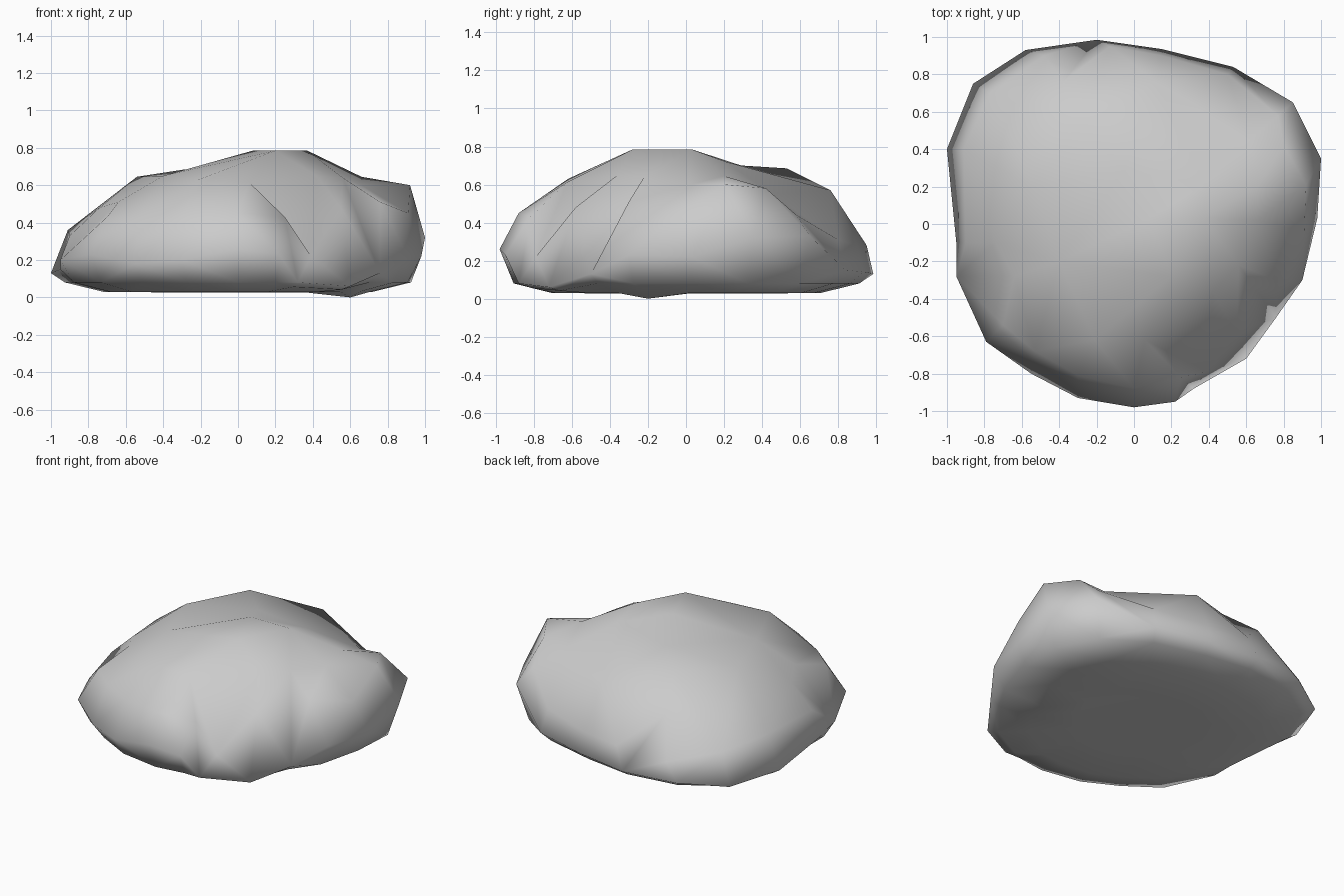
import bpy
import bmesh
from mathutils import Vector
from mathutils.geometry import delaunay_2d_cdt

default_cube = bpy.data.objects.get("Cube")
if default_cube:
    bpy.data.objects.remove(default_cube, do_unlink=True)

# Widest outline of the boulder, counter-clockwise from the front
RIM = [
    (0, -.98, .26), (.22, -.95, .23), (.32, -.88, .08), (.6, -.72, .06),
    (.76, -.5, .13), (.9, -.3, .23), (.98, .03, .22), (1, .35, .32),
    (.85, .65, .33), (.53, .84, .15), (.15, .935, .14), (-.2, .985, .13),
    (-.58, .93, .13), (-.86, .75, .11), (-1, .4, .13), (-.95, -.1, .15),
    (-.95, -.28, .2), (-.79, -.63, .23), (-.55, -.8, .18), (-.3, -.93, .2),
]

# Shoulder where the flanks turn into the top
SHOULDER = [
    (0, -.88, .45), (.25, -.82, .43), (.39, -.79, .22), (.55, -.58, .48),
    (.76, -.3, .51), (.91, -.04, .45), (.92, .21, .6), (.8, .42, .58),
    (.77, .58, .44), (.5, .8, .31), (.15, .9, .28), (.12, .76, .57),
    (-.13, .95, .28), (-.48, .9, .24), (-.38, .76, .5), (-.77, .7, .31),
    (-.91, .4, .36), (-.9, -.1, .33), (-.7, -.54, .43), (-.53, -.68, .43),
    (-.3, -.81, .43),
]

# Ridges and ledges on the top
CROWN = [
    (-.54, .2, .645), (-.28, .53, .685), (.2, -.28, .785),
    (.37, .03, .785), (.08, .03, .785), (-.05, .29, .7), (.38, .21, .72),
    (-.21, -.62, .63), (.06, -.62, .615), (.42, -.36, .65),
    (.56, -.22, .64), (.66, .02, .6), (.66, .2, .645), (.62, .45, .55),
    (-.4, -.2, .65), (-.64, -.28, .51), (-.74, -.1, .48),
]


def ring(scale, height):
    """Shrunken copy of the outline, kept below it."""
    return [(x * scale, y * scale, min(height, z * .7)) for x, y, z in RIM]


def skin(bm, rim_verts, inner_points):
    """Triangulate the inner points within the outline."""
    verts = rim_verts + [bm.verts.new(p) for p in inner_points]
    flat = [Vector(v.co.xy) for v in verts]
    count = len(rim_verts)
    edges = [(i, (i + 1) % count) for i in range(count)]
    result = delaunay_2d_cdt(flat, edges, [], 1, 0.00001)
    faces, sources = result[2], result[3]
    for face in faces:
        bm.faces.new([verts[sources[i][0]] for i in face])


# Boulder: upper and lower skins sharing one outline
bm = bmesh.new()
rim = [bm.verts.new(p) for p in RIM]
skin(bm, rim, SHOULDER + CROWN)
underside = ring(.925, .08) + ring(.72, .03) + ring(.4, .027)
skin(bm, rim, underside + [(.6, -.2, 0)])
bmesh.ops.recalc_face_normals(bm, faces=bm.faces)
mesh = bpy.data.meshes.new("boulder")
bm.to_mesh(mesh)
bm.free()

boulder = bpy.data.objects.new("boulder", mesh)
bpy.context.collection.objects.link(boulder)
for polygon in mesh.polygons:
    polygon.use_smooth = True

# Plain grey stone
stone = bpy.data.materials.new("grey_stone")
stone.use_nodes = True
grey = (.6, .6, .6, 1)
stone.diffuse_color = grey
stone.node_tree.nodes["Principled BSDF"].inputs["Base Color"].default_value = grey
mesh.materials.append(stone)
